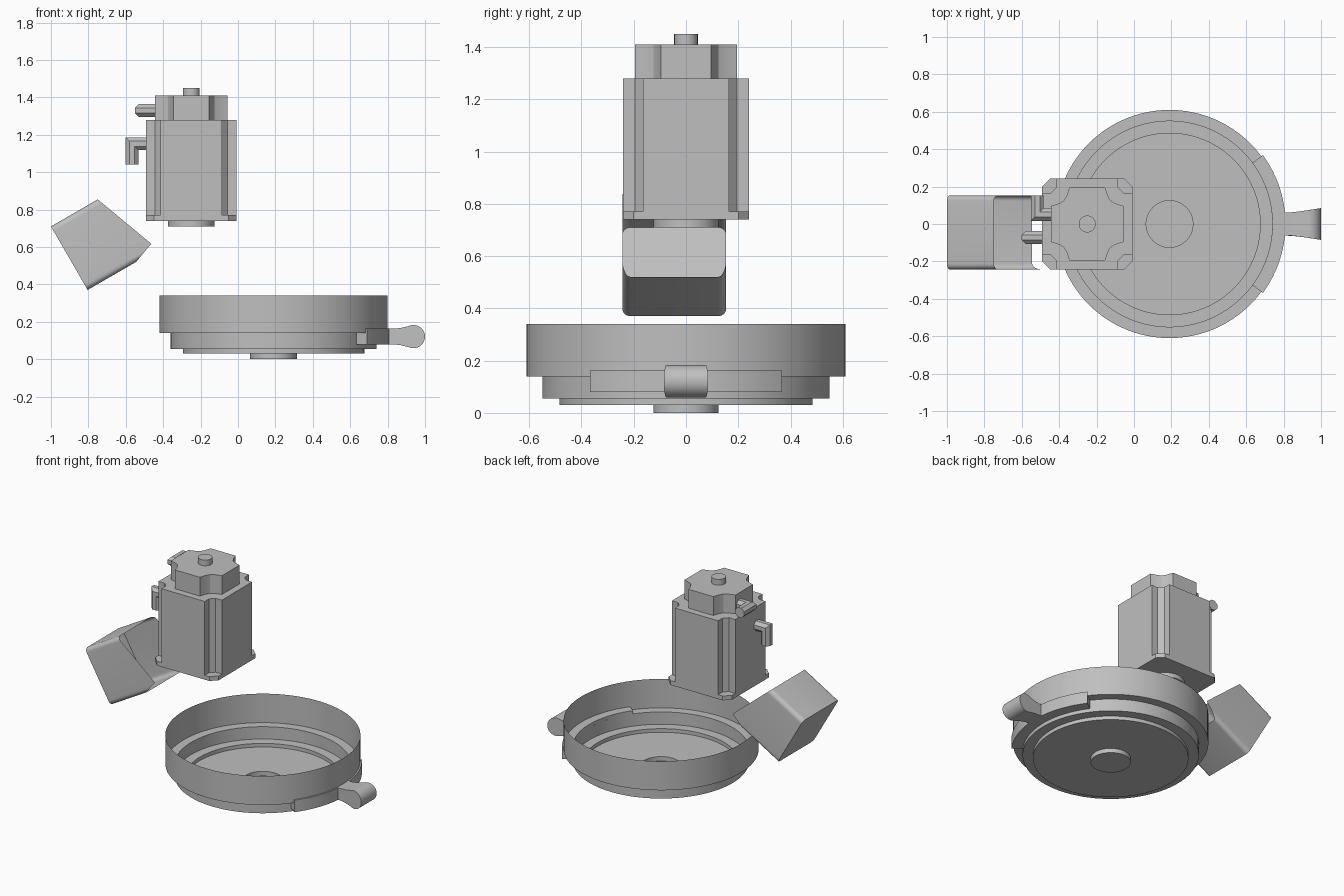
import bpy, bmesh, math
from mathutils import Vector, Matrix

cube = bpy.data.objects.get("Cube")
if cube:
    bpy.data.objects.remove(cube, do_unlink=True)

grey = bpy.data.materials.new("plain grey")
grey.use_nodes = True
GREY = (0.52, 0.52, 0.52, 1)
grey.diffuse_color = GREY
grey.node_tree.nodes["Principled BSDF"].inputs["Base Color"].default_value = GREY

MOTOR_X, DISH_X = -0.25, 0.19


def finish(name, bm, smooth=True):
    bmesh.ops.remove_doubles(bm, verts=bm.verts, dist=1e-5)
    bmesh.ops.recalc_face_normals(bm, faces=bm.faces)
    mesh = bpy.data.meshes.new(name)
    bm.to_mesh(mesh)
    bm.free()
    mesh.materials.append(grey)
    ob = bpy.data.objects.new(name, mesh)
    bpy.context.collection.objects.link(ob)
    if smooth:
        bpy.ops.object.select_all(action='DESELECT')
        ob.select_set(True)
        bpy.context.view_layer.objects.active = ob
        bpy.ops.object.shade_smooth_by_angle(angle=math.radians(25))
    return ob


def skin(name, rings, caps=(True, True), smooth=True):
    """Join equal-sized point rings into a tube, with optional end caps."""
    bm = bmesh.new()
    loops = [[bm.verts.new(p) for p in ring] for ring in rings]
    n = len(loops[0])
    for a, b in zip(loops, loops[1:]):
        for i in range(n):
            j = (i + 1) % n
            bm.faces.new((a[i], a[j], b[j], b[i]))
    for cap, loop in zip(caps, (loops[0], loops[-1])):
        if cap:
            bm.faces.new(loop)
    return finish(name, bm, smooth)


def column(name, outline, z0, z1, smooth=False):
    return skin(name, [[(MOTOR_X + x, y, z) for x, y in outline] for z in (z0, z1)],
                smooth=smooth)


def four_corners(corner):
    """Repeat one corner's points round the centre."""
    pts = []
    for k in range(4):
        turn = Matrix.Rotation(k * math.pi / 2, 2)
        pts += [turn @ Vector(p) for p in corner]
    return pts


def circle(r, n=48):
    return [(r * math.cos(math.tau * i / n), r * math.sin(math.tau * i / n))
            for i in range(n)]


# Dish: thin stepped sheet, open at the top
profile = [(0, 0), (.125, 0), (.125, .03), (.485, .03), (.485, .055),
           (.55, .055), (.55, .14), (.61, .14), (.61, .34)]
bm = bmesh.new()
verts = [bm.verts.new((DISH_X + r, 0, z)) for r, z in profile]
edges = [bm.edges.new(pair) for pair in zip(verts, verts[1:])]
bmesh.ops.spin(bm, geom=verts + edges, cent=(DISH_X, 0, 0), axis=(0, 0, 1),
               angle=math.tau, steps=96)
finish("dish", bm)

# Curved bracket against the dish wall
rings = []
for i in range(25):
    a = math.radians(-36.4 + 72.8 * i / 24)
    rings.append([(DISH_X + r * math.cos(a), r * math.sin(a), z)
                  for r, z in ((.55, .08), (.62, .08), (.62, .163), (.55, .163))])
skin("lever_bracket", rings)

# Lever: side outline with a round grip, flaring outwards
side = [(.78, .08), (.83, .08), (.87, .075)]
side += [(.938 + .062 * math.cos(a), .121 + .062 * math.sin(a))
         for a in (math.radians(-115 + 230 * i / 20) for i in range(21))]
side += [(.87, .167), (.83, .163), (.78, .163)]


def half_width(x):
    return .06 + .025 * max(0, (x - .81) / .19) ** 1.3


skin("lever_grip", [[(x, s * half_width(x), z) for x, z in side] for s in (-1, 1)])

# Motor: notched body, foot flange, scooped cap, shaft and pilot ring
column("motor_body", four_corners([(.242, .165), (.195, .165), (.165, .195), (.165, .242)]),
       .74, 1.28)
column("motor_flange", four_corners([(.242, .2), (.2, .242)]), .74, .77)
column("motor_cap", four_corners([(.195, .095), (.15, .11), (.125, .125),
                                  (.11, .15), (.095, .195)]), 1.28, 1.41, True)
column("motor_shaft", circle(.045), 1.41, 1.45, True)
column("pilot_ring", circle(.125), .71, .74, True)


# Elbow connectors: octagonal section with a mitred bend
def elbow(name, a, b, c, r):
    a, b, c = map(Vector, (a, b, c))
    d1, d2 = (b - a).normalized(), (c - b).normalized()
    u = d1.cross(d2)
    v1, v2 = u.cross(d1), u.cross(d2)
    section = four_corners([(r, -.4 * r), (r, .4 * r)])
    skin(name, [[p + u * s + v * t for s, t in section]
                for p, v in ((a, v1), (b, v1 + v2), (c, v2))], smooth=False)


elbow("upper_connector", (-.43, .05, 1.33), (-.517, .05, 1.33), (-.517, .153, 1.33), .034)
elbow("lower_connector", (-.48, -.072, 1.152), (-.567, -.072, 1.152),
      (-.567, -.072, 1.04), .034)

# Tilted open box: rounded section along its axis, mouth cut at a slant
LONG, TALL, R, LIP = Vector((.866, 0, .5)), Vector((.5, 0, -.866)), .03, .348
CORNER = Vector((-1.0, 0, .71))
DEPTH, Y0, Y1 = .392, -.243, .153


def mouth(t):
    if t < LIP:
        return .289 + (.418 - .289) * t / LIP
    return .418 - (.418 - .30) * (t - LIP) / (DEPTH - LIP)


section = []
for cy, ct, start in ((Y1 - R, DEPTH - R, 0), (Y0 + R, DEPTH - R, 90),
                      (Y0 + R, R, 180), (Y1 - R, R, 270)):
    arc = [math.radians(start + 15 * i) for i in range(7)]
    pts = [(cy + R * math.cos(a), ct + R * math.sin(a)) for a in arc]
    if start == 0:
        pts.insert(0, (Y1, LIP))
    if start == 90:
        pts.append((Y0, LIP))
    section += pts


def box_point(y, t, s):
    return CORNER + TALL * t + LONG * s + Vector((0, y, 0))


skin("open_box", [[box_point(y, t, 0) for y, t in section],
                  [box_point(y, t, mouth(t)) for y, t in section]], caps=(True, False))
